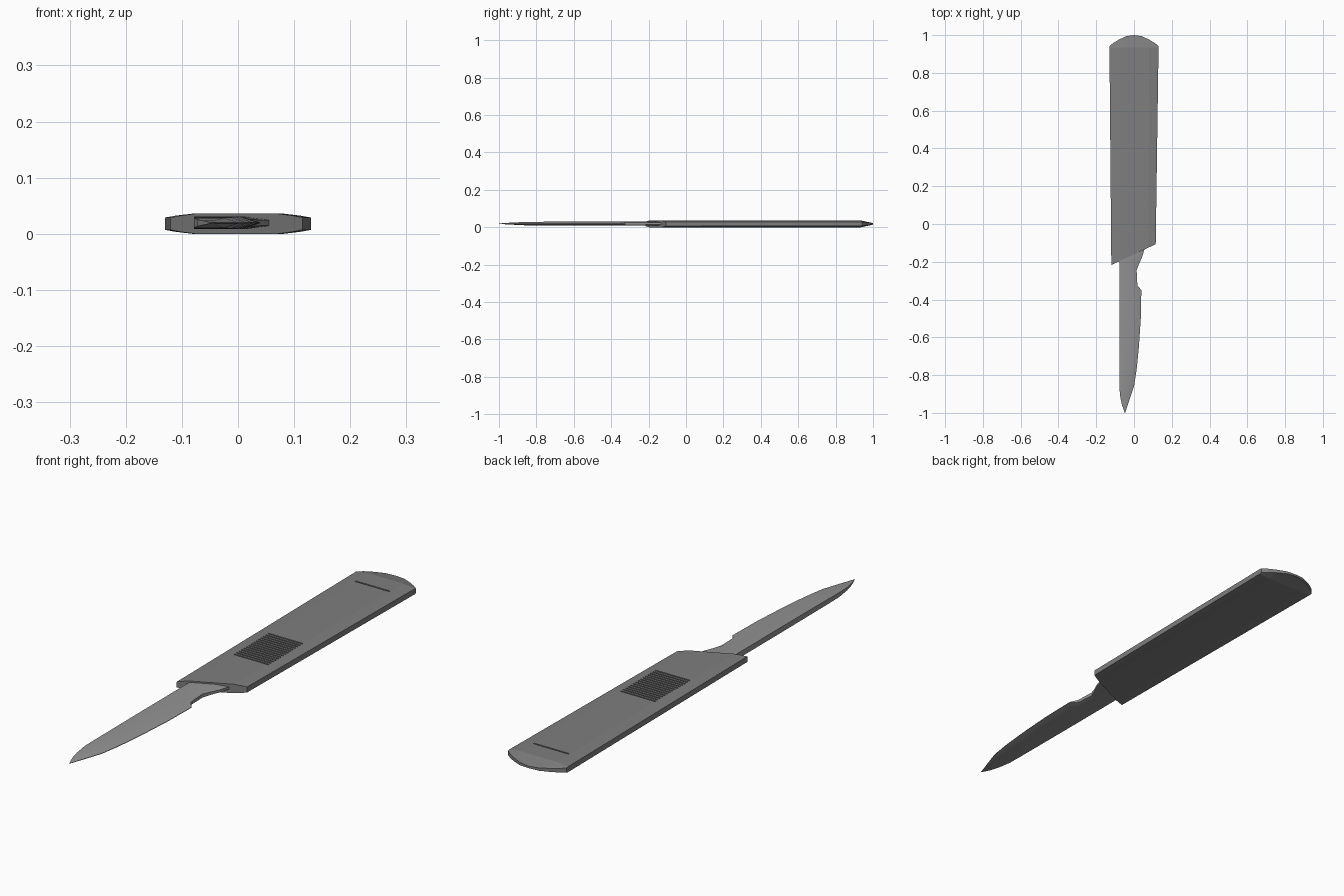
import bpy, bmesh

if "Cube" in bpy.data.objects:
    bpy.data.objects.remove(bpy.data.objects["Cube"])

ZC = 0.018  # mid-height of the handle


def paint(ob, name, grey):
    mat = bpy.data.materials.new(name)
    mat.diffuse_color = (grey, grey, grey, 1)
    mat.use_nodes = True
    mat.node_tree.nodes["Principled BSDF"].inputs["Base Color"].default_value = mat.diffuse_color
    ob.data.materials.append(mat)


def loft(name, rings):
    """Skin matching rings (top row left-right, bottom row right-left) and close the ends with quads."""
    bm = bmesh.new()
    vr = [[bm.verts.new(p) for p in r] for r in rings]
    n = len(vr[0])
    for a, b in zip(vr, vr[1:]):
        for i in range(n):
            j = (i + 1) % n
            bm.faces.new((a[i], a[j], b[j], b[i]))
    for r in (vr[0], vr[-1]):
        for i in range(n // 2 - 1):
            bm.faces.new((r[i], r[i + 1], r[n - 2 - i], r[n - 1 - i]))
    bmesh.ops.recalc_face_normals(bm, faces=bm.faces)
    me = bpy.data.meshes.new(name)
    bm.to_mesh(me)
    bm.free()
    ob = bpy.data.objects.new(name, me)
    bpy.context.collection.objects.link(ob)
    return ob


def ring(points, zc):
    """points: (x, y, half thickness) from left to right."""
    top = [(x, y, zc + t) for x, y, t in points]
    bottom = [(x, y, zc - t) for x, y, t in reversed(points)]
    return top + bottom


# Handle: slanted mouth, thin chamfered sides, rounded butt
cols = [-1, -0.85, -0.62, -0.32, 0, 0.32, 0.62, 0.85, 1]
thick = [0.011, 0.0145, 0.018, 0.018, 0.018, 0.018, 0.018, 0.0145, 0.011]
butt = [0.942, 0.958, 0.976, 0.994, 1.0, 0.994, 0.976, 0.958, 0.942]
mouth = [(u * 0.1175 - 0.0025, -0.162 + u * 0.055, t) for u, t in zip(cols, thick)]
back = [(u * 0.13, 0.935, t) for u, t in zip(cols, thick)]
end = [(u * 0.13, y, min(t, 0.004 + 0.005 * abs(u))) for u, y, t in zip(cols, butt, thick)]
handle = loft("handle", [ring(mouth, ZC), ring(back, ZC), ring(end, ZC)])
paint(handle, "dark_grey", 0.21)

# Grip grooves and the single line near the butt, cut into the top face
bm = bmesh.new()
for y in [0.085 + i * 0.0155 for i in range(15)] + [0.853]:
    box = bmesh.ops.create_cube(bm, size=1)["verts"]
    bmesh.ops.scale(bm, vec=(0.154, 0.006, 0.012), verts=box)
    bmesh.ops.translate(bm, vec=(0, y, 0.038), verts=box)
me = bpy.data.meshes.new("groove_cutter")
bm.to_mesh(me)
bm.free()
cutter = bpy.data.objects.new("groove_cutter", me)
bpy.context.collection.objects.link(cutter)
cutter.hide_render = True
mod = handle.modifiers.new("grooves", "BOOLEAN")
mod.operation = "DIFFERENCE"
mod.solver = "EXACT"
mod.object = cutter
bpy.context.view_layer.objects.active = handle
bpy.ops.object.modifier_apply(modifier=mod.name)
bpy.data.objects.remove(cutter)

# Blade with tang: y, spine x, bevel x, edge x, spine half thickness, edge half thickness
sections = [
    (-0.05, -0.078, 0.015, 0.058, 0.011, 0.005),
    (-0.13, -0.078, 0.015, 0.057, 0.011, 0.005),
    (-0.18, -0.078, 0.012, 0.041, 0.011, 0.005),
    (-0.215, -0.078, 0.008, 0.025, 0.011, 0.006),
    (-0.245, -0.078, 0.005, 0.014, 0.011, 0.007),
    (-0.325, -0.078, 0.005, 0.018, 0.011, 0.006),
    (-0.35, -0.078, 0.005, 0.039, 0.011, 0.001),
    (-0.50, -0.078, 0.003, 0.036, 0.011, 0.001),
    (-0.65, -0.078, -0.003, 0.026, 0.0105, 0.001),
    (-0.77, -0.078, -0.012, 0.014, 0.010, 0.001),
    (-0.86, -0.078, -0.025, 0.0, 0.009, 0.001),
    (-0.92, -0.072, -0.036, -0.02, 0.006, 0.001),
    (-0.96, -0.063, -0.043, -0.034, 0.004, 0.001),
    (-1.00, -0.049, -0.048, -0.047, 0.0008, 0.0005),
]
blade = loft("blade", [
    ring([(xs, y, ts), (xm, y, ts), (xe, y, te)], 0.0195)
    for y, xs, xm, xe, ts, te in sections])
paint(blade, "steel_grey", 0.29)
bpy.ops.object.select_all(action="DESELECT")
blade.select_set(True)
bpy.context.view_layer.objects.active = blade
bpy.ops.object.shade_smooth_by_angle(angle=0.4)
